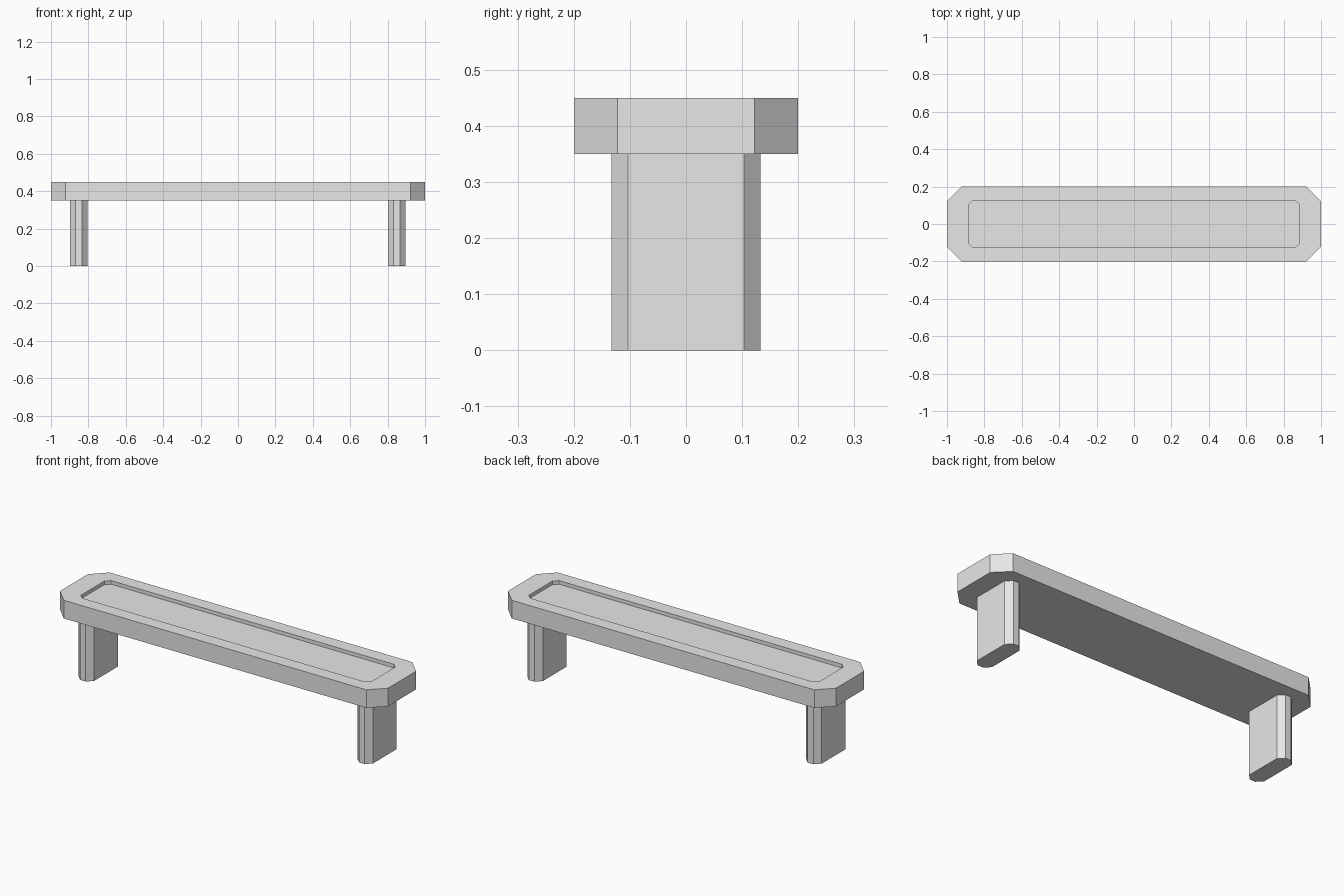
import bpy
import bmesh

cube = bpy.data.objects.get("Cube")
if cube:
    bpy.data.objects.remove(cube, do_unlink=True)

grey = bpy.data.materials.new("light grey")
grey.use_nodes = True
colour = (0.8, 0.8, 0.8, 1)
grey.diffuse_color = colour
grey.node_tree.nodes["Principled BSDF"].inputs["Base Color"].default_value = colour


def octagon(bm, hx, hy, cut, z):
    """Ring of a rectangle with cut corners, counter-clockwise."""
    a, b = hx - cut, hy - cut
    points = [(hx, -b), (hx, b), (a, hy), (-a, hy),
              (-hx, b), (-hx, -b), (-a, -hy), (a, -hy)]
    return [bm.verts.new((x, y, z)) for x, y in points]


def build(name, rings, location=(0, 0, 0)):
    """Join consecutive rings with quads and cap both ends."""
    bm = bmesh.new()
    loops = [octagon(bm, *ring) for ring in rings]
    for low, high in zip(loops, loops[1:]):
        for i in range(len(low)):
            j = (i + 1) % len(low)
            bm.faces.new((low[i], low[j], high[j], high[i]))
    bm.faces.new(loops[0][::-1])
    bm.faces.new(loops[-1])
    bmesh.ops.recalc_face_normals(bm, faces=bm.faces)
    mesh = bpy.data.meshes.new(name)
    bm.to_mesh(mesh)
    bm.free()
    mesh.materials.append(grey)
    obj = bpy.data.objects.new(name, mesh)
    obj.location = location
    bpy.context.collection.objects.link(obj)


# Seat slab with a shallow recessed panel
build("seat", [
    (1.0, 0.2, 0.078, 0.35),
    (1.0, 0.2, 0.078, 0.45),
    (0.886, 0.126, 0.024, 0.45),
    (0.886, 0.126, 0.024, 0.43),
])

# Slab legs with cut corners
for side, x in (("left", 0.848), ("right", -0.852)):
    build(side + "_leg", [(0.047, 0.133, 0.03, 0), (0.047, 0.133, 0.03, 0.35)], (x, 0, 0))
